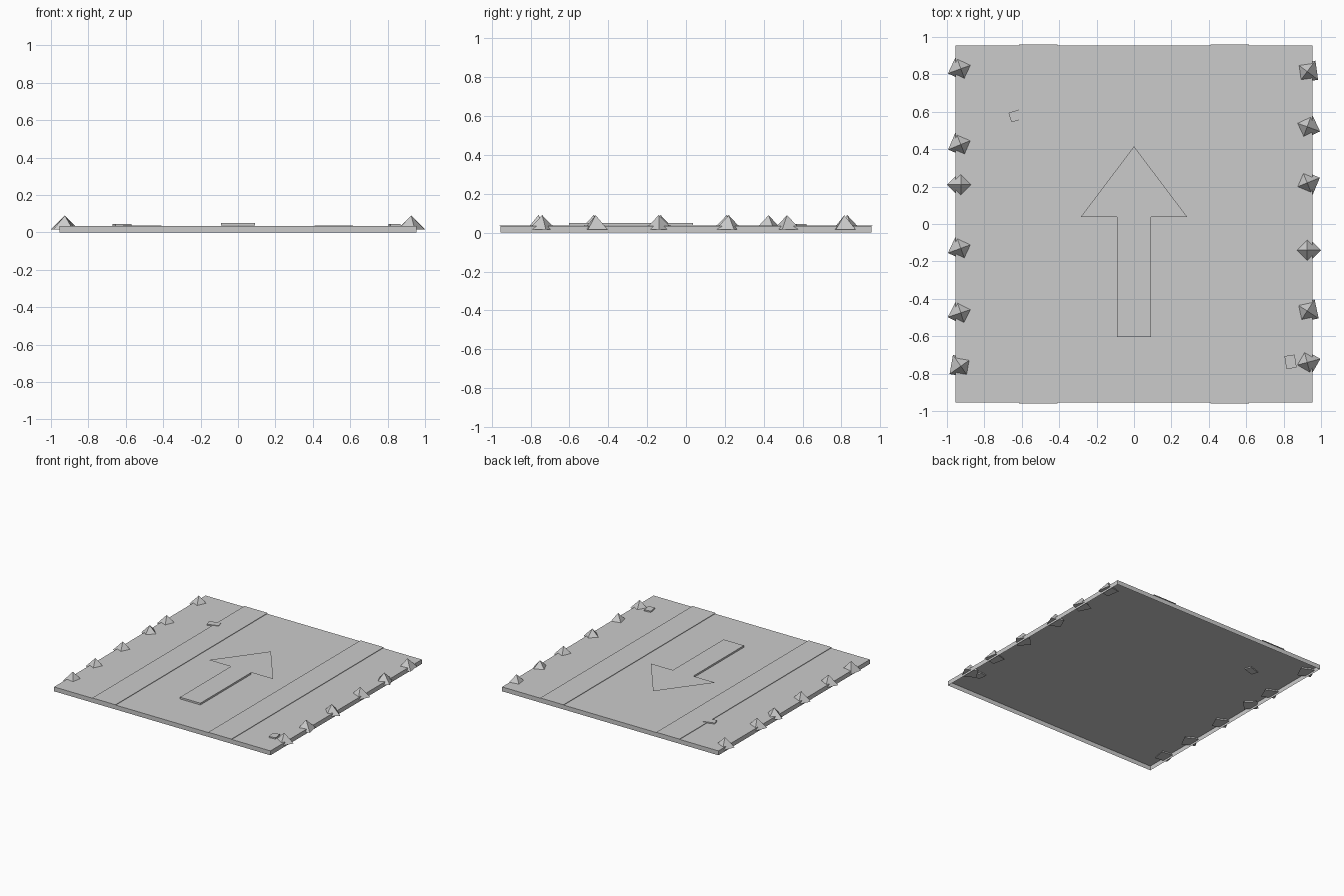
import bpy, bmesh
from math import radians

if "Cube" in bpy.data.objects:
    bpy.data.objects.remove(bpy.data.objects["Cube"])


def box(name, x, y, z0, z1, sx, sy, rot=0):
    bpy.ops.mesh.primitive_cube_add(size=1, location=(x, y, (z0 + z1) / 2),
                                    rotation=(0, 0, radians(rot)))
    ob = bpy.context.object
    ob.name = name
    ob.scale = (sx, sy, z1 - z0)
    return ob


def spike(name, x, y, angle):
    bpy.ops.mesh.primitive_cone_add(vertices=4, radius1=0.073, radius2=0, depth=0.074,
                                    location=(x, y, 0.053),
                                    rotation=(0, 0, radians(angle)))
    bpy.context.object.name = name


# Square road slab, a shell open underneath
slab = box("road_slab", 0, 0, 0, 0.035, 1.91, 1.91)
bm = bmesh.new()
bm.from_mesh(slab.data)
under = [f for f in bm.faces if f.normal.z < -0.5]
bmesh.ops.delete(bm, geom=under, context='FACES_ONLY')
bm.to_mesh(slab.data)
bm.free()

# Wheel track strips
for side, label in ((-1, "left"), (1, "right")):
    box("track_strip_" + label, side * 0.512, 0, 0.036, 0.04, 0.205, 1.92)

# Direction arrow: one flat sheet with side walls only around the shaft
outline = [(-0.09, 0.037), (-0.09, -0.603), (0.09, -0.603), (0.09, 0.037),
           (0.285, 0.037), (0, 0.415), (-0.285, 0.037)]
bm = bmesh.new()
top = [bm.verts.new((x, y, 0.05)) for x, y in outline]
bm.faces.new(top)
low = [bm.verts.new((x, y, 0.036)) for x, y in outline[:4]]
for i in range(3):
    bm.faces.new((low[i], low[i + 1], top[i + 1], top[i]))
mesh = bpy.data.meshes.new("arrow")
bm.to_mesh(mesh)
bm.free()
bpy.context.collection.objects.link(bpy.data.objects.new("arrow", mesh))

# Loose stones set into the slab
box("stone_left", -0.62, 0.582, 0.026, 0.044, 0.09, 0.053, 17)
box("stone_right", 0.837, -0.737, 0.026, 0.045, 0.055, 0.07, 9)

# Pyramid rocks along both edges: (y, angle)
left = [(0.83, 20), (0.425, 22), (0.21, 0), (-0.13, 20), (-0.475, 18), (-0.76, 35)]
right = [(0.815, 53), (0.52, 70), (0.22, 22), (-0.14, 0), (-0.465, 57), (-0.74, 15)]
for side, label, rows in ((-1, "left", left), (1, "right", right)):
    for i, (y, angle) in enumerate(rows):
        spike(f"edge_rock_{label}_{i + 1}", side * 0.926, y, angle)
